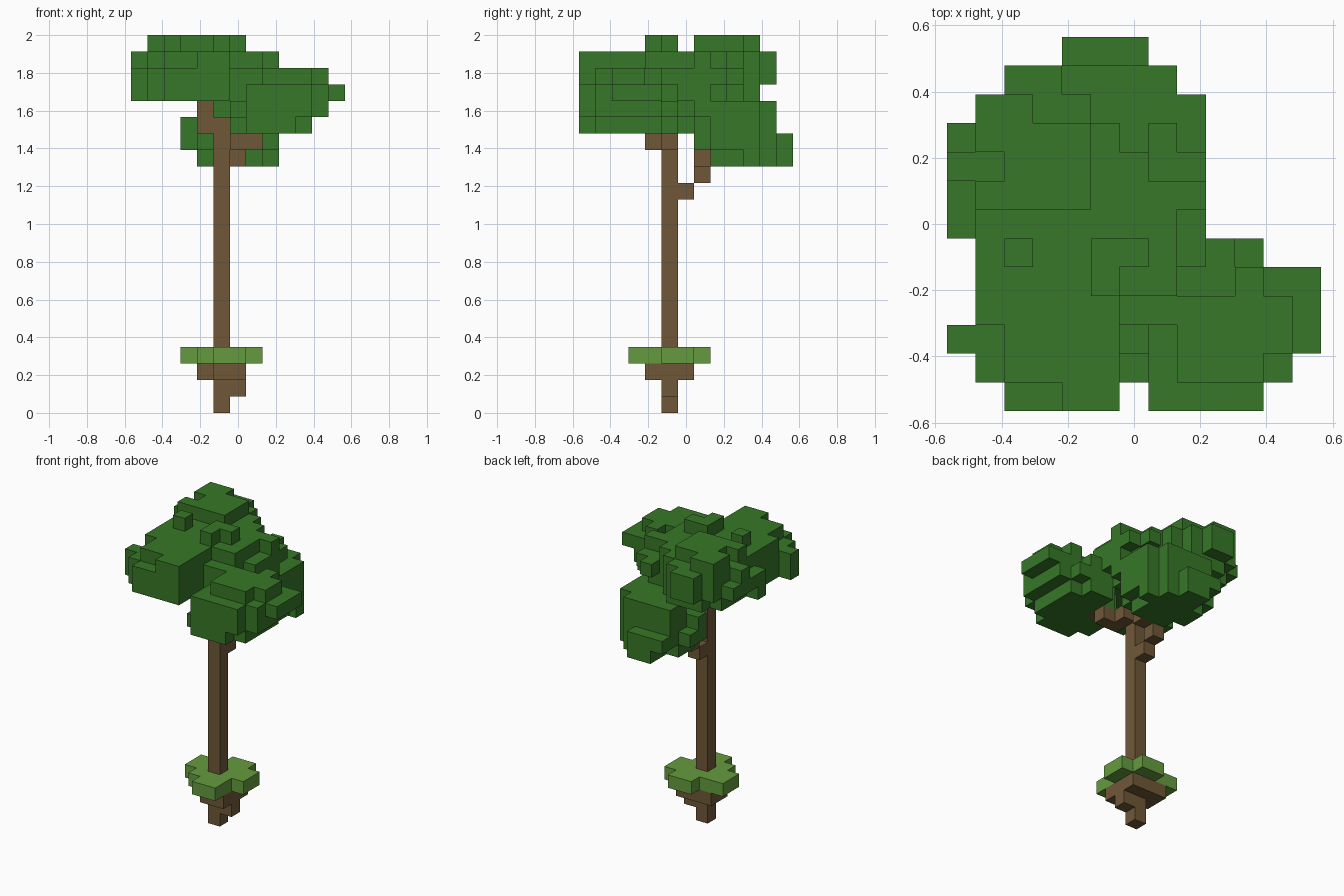
import bpy
import bmesh
from mathutils import Vector

cube = bpy.data.objects.get("Cube")
if cube:
    bpy.data.objects.remove(cube, do_unlink=True)

V = 2 / 23                                  # block size
ORIGIN = Vector((-6.5, -6.5, 0))


def material(name, rgb):
    m = bpy.data.materials.new(name)
    m.use_nodes = True
    m.diffuse_color = (*rgb, 1)
    bsdf = m.node_tree.nodes["Principled BSDF"]
    bsdf.inputs["Base Color"].default_value = (*rgb, 1)
    bsdf.inputs["Roughness"].default_value = 1
    return m


LEAF = material("leaf green", (0.038, 0.185, 0.021))
BARK = material("bark brown", (0.16, 0.097, 0.04))
GRASS = material("grass green", (0.13, 0.33, 0.05))


def layers(left, back, top, maps):
    """Block cells from layer drawings, top layer first, back row first."""
    return {(left + c, back - r, top - n)
            for n, rows in enumerate(maps)
            for r, row in enumerate(rows.split())
            for c, mark in enumerate(row) if mark == "#"}


def blocks(name, cells, mat):
    """Outer skin of a set of block cells, with flat areas merged."""
    bm = bmesh.new()
    for cell in cells:
        for axis in range(3):
            for sign in (-1, 1):
                n = Vector((0, 0, 0))
                n[axis] = sign
                if tuple(int(a + b) for a, b in zip(cell, n)) in cells:
                    continue
                u = Vector((0, 0, 0))
                u[(axis + 1) % 3] = 1
                w = n.cross(u)
                mid = Vector(cell) + Vector((.5, .5, .5)) + n / 2
                ring = [mid + (a * u + b * w) / 2
                        for a, b in ((-1, -1), (1, -1), (1, 1), (-1, 1))]
                bm.faces.new([bm.verts.new((p + ORIGIN) * V) for p in ring])
    bmesh.ops.remove_doubles(bm, verts=bm.verts, dist=V / 100)
    bmesh.ops.dissolve_limit(bm, angle_limit=0.01, verts=bm.verts, edges=bm.edges)
    mesh = bpy.data.meshes.new(name)
    bm.to_mesh(mesh)
    bm.free()
    mesh.materials.append(mat)
    bpy.context.collection.objects.link(bpy.data.objects.new(name, mesh))


# Trunk and its branches
trunk = {(5, 5, k) for k in range(3, 18)}
blocks("trunk", trunk, BARK)
blocks("back_branch", {(5, 6, 13), (5, 7, 14), (5, 7, 15), (6, 7, 15)}, BARK)
blocks("front_branch", {(6, 5, 16), (6, 4, 16), (7, 4, 16), (7, 3, 17)}, BARK)
blocks("right_branch", {(4, 5, 17), (4, 5, 18)}, BARK)

# Soil and grass
blocks("soil", layers(4, 6, 2, ["### ### .##", "... .## ...", "... .#. ..."]), BARK)
blocks("grass", layers(3, 7, 3, ["..##. ##### ##### .###. ..##."]), GRASS)

# Upper canopy
blocks("upper_canopy", layers(0, 11, 22, [
    """.........
    .##......
    .####....
    ..###....
    .####....
    .........
    ..#..##..
    .....#...""",
    """..##.....
    .####....
    .#####...
    #######..
    .########
    .#######.
    .#######.
    .#######.
    .#####...
    ..####...
    ..####...
    ....##...""",
    """..##.....
    .####....
    ######.#.
    #########
    #########
    #########
    .########
    .#######.
    .#######.
    ######...
    .#####...
    ..####...""",
    """.........
    ..###....
    .#####...
    .#######.
    .########
    #########
    .########
    .########
    .######..
    ######...
    .#####...
    ..####..."""]), LEAF)

# Front canopy
blocks("front_canopy", layers(6, 5, 20, [
    """.......
    ....#..
    ..####.
    ..####.
    ..###..
    .......""",
    """..##...
    ..#####
    #######
    .######
    .#####.
    .####..""",
    """..###..
    .#####.
    ######.
    ######.
    .#####.
    .####..""",
    """..##...
    .####..
    #.###..
    #####..
    #####..
    .###..."""]), LEAF)

# Back canopy
blocks("back_canopy", layers(3, 12, 18, [
    """......
    .####.
    .#####
    ..####
    ..####
    ..####
    ..###.""",
    """......
    .####.
    .#####
    ######
    .#####
    ..###.
    ..##..""",
    """.###..
    .####.
    ######
    ######
    .#####
    ..###.""",
    """..##..
    ..###.
    .#####
    .####.
    ..###."""]), LEAF)
